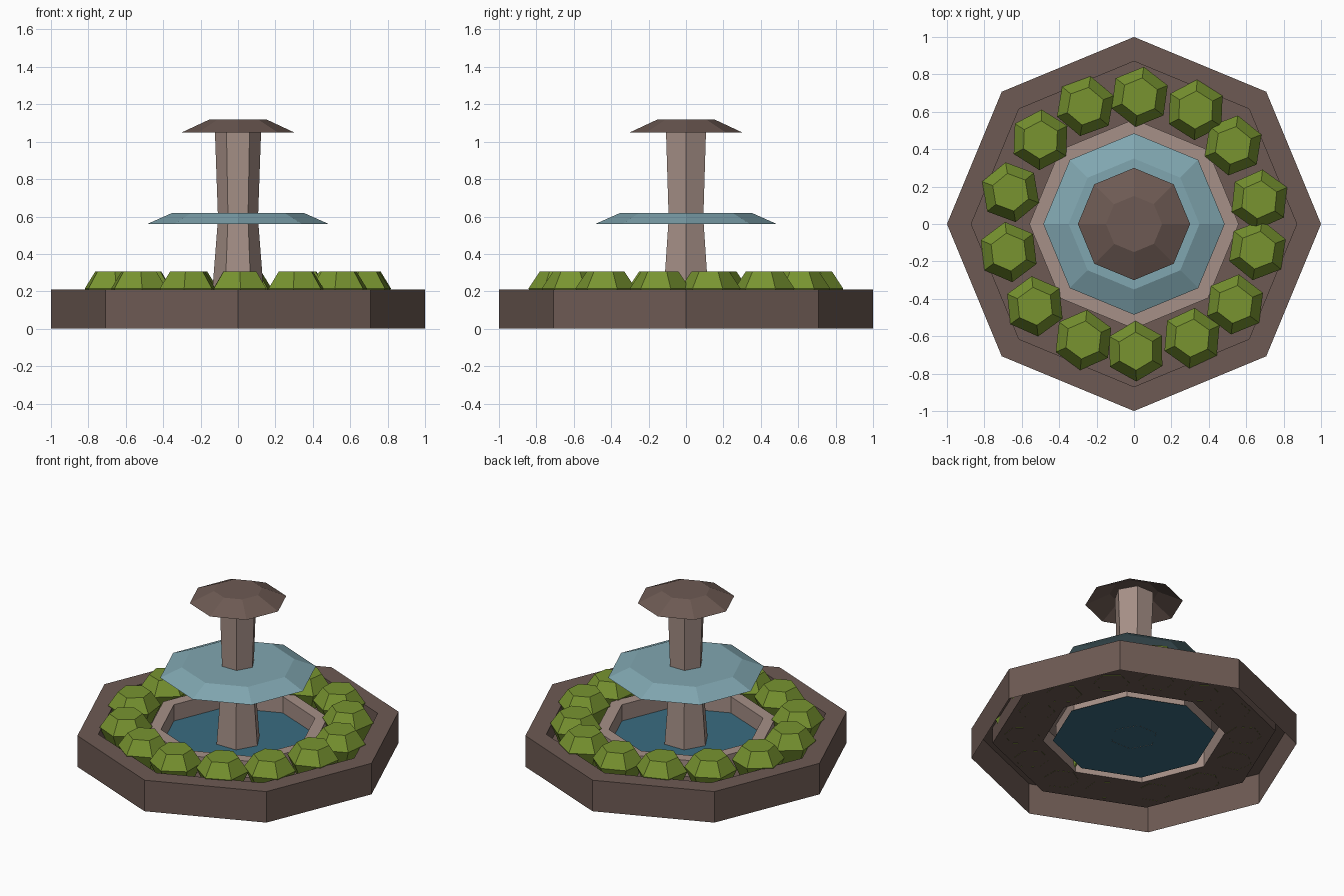
import bpy, bmesh, math, random

if "Cube" in bpy.data.objects:
    bpy.data.objects.remove(bpy.data.objects["Cube"])

random.seed(4)


def material(name, r, g, b):
    """Flat colour given as 0-255 sRGB, stored as linear."""
    lin = [((c / 255 + 0.055) / 1.055) ** 2.4 for c in (r, g, b)]
    m = bpy.data.materials.new(name)
    m.diffuse_color = (*lin, 1)
    m.use_nodes = True
    m.node_tree.nodes["Principled BSDF"].inputs["Base Color"].default_value = m.diffuse_color
    return m


dark_stone = material("dark_stone", 109, 90, 83)
light_stone = material("light_stone", 166, 144, 135)
pool_blue = material("pool_blue", 58, 108, 128)
pale_blue = material("pale_blue", 128, 166, 176)
leaf_green = material("leaf_green", 120, 148, 48)


def lathe(name, sides, profile, mat, loc=(0, 0, 0), turn=0.0, cap=False):
    """Flat-faced surface from (radius, z) points; cap closes the last ring."""
    bm = bmesh.new()
    rings = []
    for r, z in profile:
        angles = [turn + math.tau * i / sides for i in range(sides)]
        rings.append([bm.verts.new((r * math.cos(a), r * math.sin(a), z)) for a in angles])
    for low, high in zip(rings, rings[1:]):
        for i in range(sides):
            j = (i + 1) % sides
            bm.faces.new((low[i], low[j], high[j], high[i]))
    if cap:
        bm.faces.new(rings[-1])
    mesh = bpy.data.meshes.new(name)
    bm.to_mesh(mesh)
    bm.free()
    mesh.materials.append(mat)
    obj = bpy.data.objects.new(name, mesh)
    obj.location = loc
    bpy.context.collection.objects.link(obj)
    return obj


# Outer planter: hollow underneath, rim drops to a sunken bed
lathe("planter_base", 8, [(1, 0), (1, 0.21), (0.87, 0.21), (0.87, 0.10), (0.56, 0.10)], dark_stone)

# Pool curb (open below) and water sheet
lathe("pool_curb", 8, [(0.56, 0.10), (0.56, 0.21), (0.48, 0.21), (0.48, 0.10)], light_stone)
lathe("pool_water", 8, [(0.5, 0.10)], pool_blue, cap=True)

# Waisted six-sided column
lathe("column", 6, [(0.145, 0.099), (0.107, 0.59), (0.125, 1.10)], light_stone, cap=True)

# Water tier and top cap: open-bottomed shallow frustums
lathe("water_tier", 8, [(0.485, 0.56), (0.35, 0.62)], pale_blue, cap=True)
lathe("top_cap", 8, [(0.30, 1.05), (0.15, 1.12)], dark_stone, cap=True)

# Ring of clipped bushes, narrow at the bed, widest near the rim
bush_centres = [(0.67, 0.13), (0.53, 0.42), (0.33, 0.61), (0.03, 0.68), (-0.26, 0.63),
                (-0.50, 0.45), (-0.66, 0.17), (-0.67, -0.15), (-0.53, -0.44), (-0.27, -0.62),
                (0.01, -0.68), (0.31, -0.61), (0.54, -0.43), (0.66, -0.14)]
for n, (x, y) in enumerate(bush_centres, 1):
    lathe(f"bush_{n}", 6, [(0.11, 0.099), (0.162, 0.215), (0.102, 0.305)], leaf_green,
          loc=(x, y, 0), turn=math.pi / 2 + random.uniform(-0.2, 0.2), cap=True)
